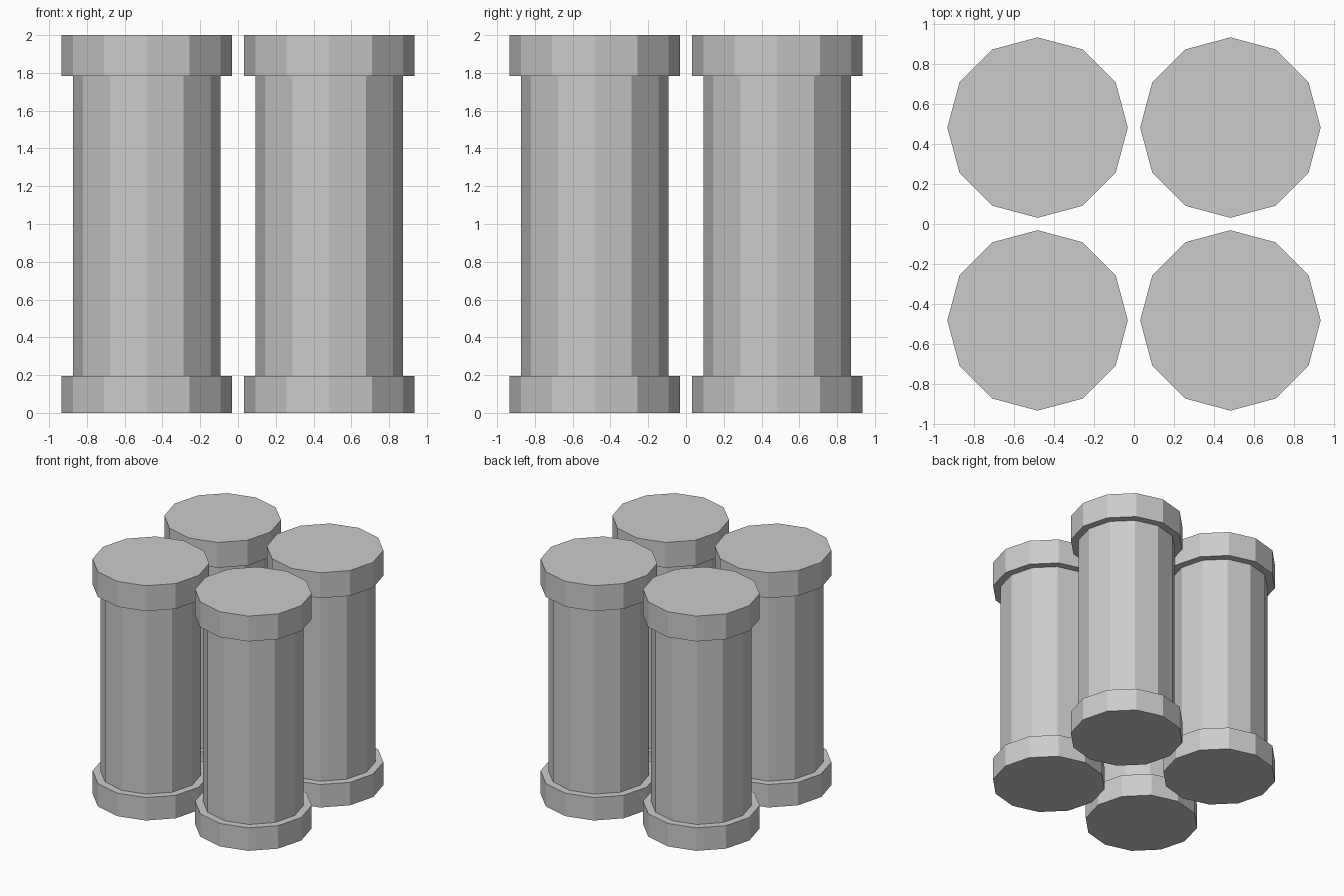
import bpy
import bmesh
import math

SIDES = 12
SPACING = 0.483
CAP_R, SHAFT_R = 0.452, 0.39

cube = bpy.data.objects.get("Cube")
if cube:
    bpy.data.objects.remove(cube, do_unlink=True)

# Single plain grey
grey = bpy.data.materials.new("plain_grey")
grey.use_nodes = True
colour = (0.6, 0.6, 0.6, 1)
grey.diffuse_color = colour
grey.node_tree.nodes["Principled BSDF"].inputs["Base Color"].default_value = colour

# Column outline from base to top: collar, shaft, collar
profile = [(CAP_R, 0), (CAP_R, 0.196), (SHAFT_R, 0.196),
           (SHAFT_R, 1.784), (CAP_R, 1.784), (CAP_R, 2)]


def column_mesh():
    bm = bmesh.new()
    rings = []
    for r, z in profile:
        angles = [math.tau * i / SIDES for i in range(SIDES)]
        rings.append([bm.verts.new((r * math.cos(a), r * math.sin(a), z)) for a in angles])
    for low, high in zip(rings, rings[1:]):
        for i in range(SIDES):
            j = (i + 1) % SIDES
            bm.faces.new((low[i], low[j], high[j], high[i]))
    # Flat end discs
    bm.faces.new(rings[0][::-1])
    bm.faces.new(rings[-1])
    mesh = bpy.data.meshes.new("column")
    bm.to_mesh(mesh)
    bm.free()
    mesh.materials.append(grey)
    return mesh


# Four columns in a square
mesh = column_mesh()
for side, sx in (("left", 1), ("right", -1)):
    for end, sy in (("front", -1), ("back", 1)):
        column = bpy.data.objects.new(f"{end}_{side}_column", mesh)
        column.location = (sx * SPACING, sy * SPACING, 0)
        bpy.context.collection.objects.link(column)
